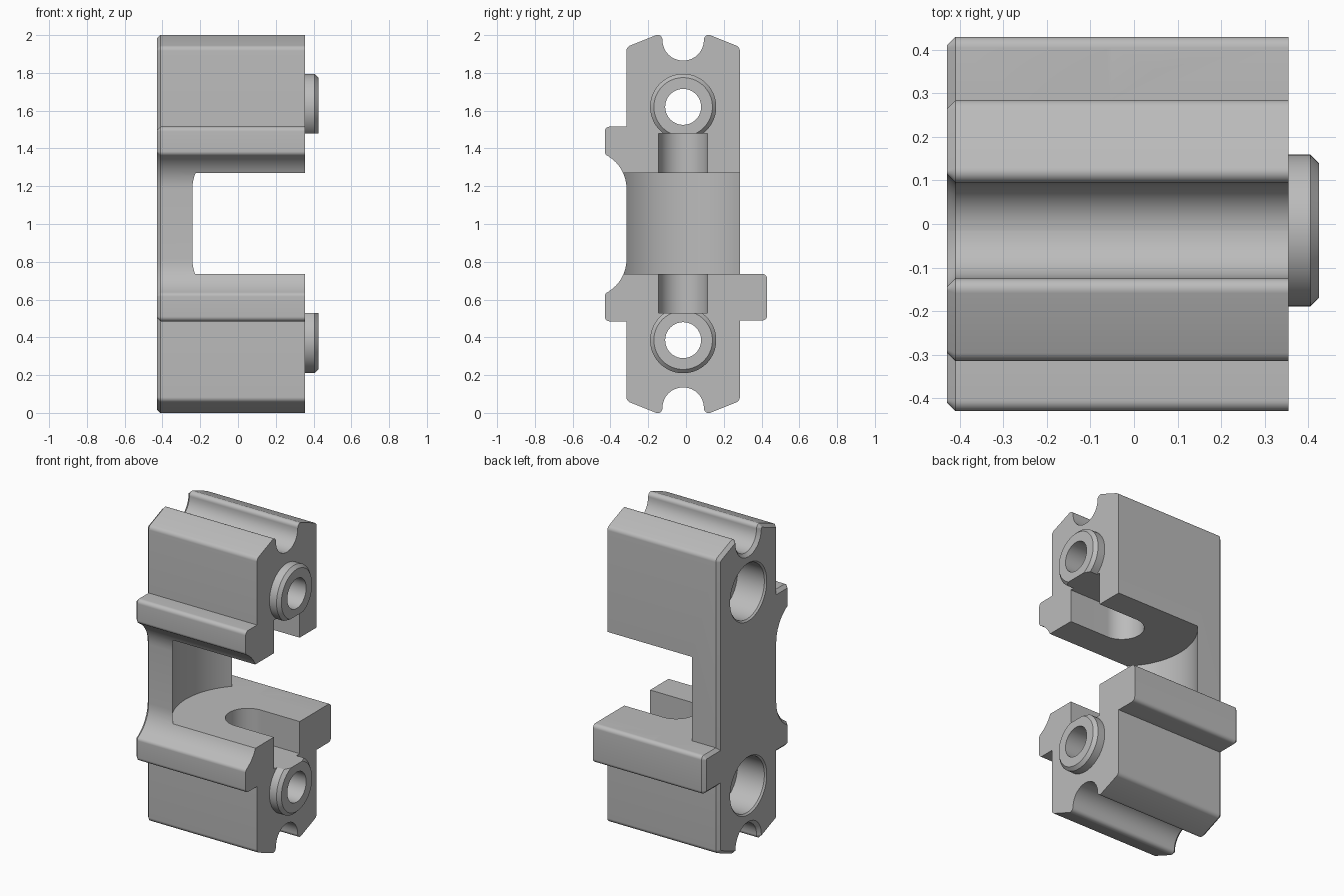
import bpy, bmesh, math
from mathutils import Vector

if "Cube" in bpy.data.objects:
    bpy.data.objects.remove(bpy.data.objects["Cube"], do_unlink=True)

grey = bpy.data.materials.new("plain grey")
grey.use_nodes = True
grey.diffuse_color = (0.5, 0.5, 0.5, 1)
grey.node_tree.nodes["Principled BSDF"].inputs["Base Color"].default_value = (0.5, 0.5, 0.5, 1)

MID = -0.015            # y of the centre line
LEFT, RIGHT = -0.43, 0.355
CHAMFER = 0.02


def rounded(corners, steps=8):
    """Outline from (a, b, radius) corners, each rounded by its radius."""
    out = []
    for i, (a, b, r) in enumerate(corners):
        p = Vector((a, b))
        if r == 0:
            out.append(p)
            continue
        u = (Vector(corners[i - 1][:2]) - p).normalized()
        v = (Vector(corners[(i + 1) % len(corners)][:2]) - p).normalized()
        half = u.angle(v) / 2
        centre = p + (u + v).normalized() * r / math.sin(half)
        s = p + u * r / math.tan(half) - centre
        e = p + v * r / math.tan(half) - centre
        sweep = s.angle(e)
        for k in range(steps + 1):
            t = k / steps
            out.append(centre + (s * math.sin((1 - t) * sweep)
                                 + e * math.sin(t * sweep)) / math.sin(sweep))
    return out


def inset(outline, d):
    """Clockwise outline moved inward by d."""
    out = []
    for i, p in enumerate(outline):
        u = (p - outline[i - 1]).normalized()
        v = (outline[(i + 1) % len(outline)] - p).normalized()
        n = Vector((u.y + v.y, -u.x - v.x)).normalized()
        out.append(p + n * d / max(0.3, n.dot(Vector((u.y, -u.x)))))
    return out


def loft(name, rings):
    """Closed solid through rings of equal length."""
    bm = bmesh.new()
    loops = [[bm.verts.new(p) for p in ring] for ring in rings]
    n = len(loops[0])
    for a, b in zip(loops, loops[1:]):
        for i in range(n):
            j = (i + 1) % n
            bm.faces.new((a[i], a[j], b[j], b[i]))
    bm.faces.new(loops[0][::-1])
    bm.faces.new(loops[-1])
    bmesh.ops.recalc_face_normals(bm, faces=bm.faces)
    mesh = bpy.data.meshes.new(name)
    bm.to_mesh(mesh)
    bm.free()
    mesh.materials.append(grey)
    ob = bpy.data.objects.new(name, mesh)
    bpy.context.collection.objects.link(ob)
    return ob


def lathe(name, z, sections, n=64):
    """Solid turned about an x-parallel axis from (x, radius) sections."""
    angles = [2 * math.pi * (k + 0.5) / n for k in range(n)]
    return loft(name, [[(x, MID + r * math.cos(a), z + r * math.sin(a)) for a in angles]
                       for x, r in sections])


def slot(name, x, r, z0, z1, n=48):
    """Round-ended slot open toward +x."""
    plan = [(x + r * math.cos(a), MID + r * math.sin(a))
            for a in (math.pi * (0.5 + k / n) for k in range(n + 1))]
    plan += [(1, MID - r), (1, MID + r)]
    return loft(name, [[(a, b, z) for a, b in plan] for z in (z0, z1)])


def combine(target, tool, operation):
    mod = target.modifiers.new(operation, 'BOOLEAN')
    mod.operation, mod.solver, mod.object = operation, 'EXACT', tool
    bpy.context.view_layer.objects.active = target
    bpy.ops.object.modifier_apply(modifier=mod.name)
    bpy.data.objects.remove(tool, do_unlink=True)


# Body cross-section: grooved end and front lip, mirrored for the bottom
end = [(0.285, 1.937, 0.03), (0.095, 2.013, 0.025), (0.095, 1.865, 0.109),
       (-0.125, 1.865, 0.109), (-0.125, 2.013, 0.025), (-0.315, 1.937, 0.03)]
lip = [(-0.315, 1.515, 0), (-0.43, 1.515, 0.025), (-0.43, 1.37, 0.025),
       (-0.315, 1.30, 0.2)]
upper = end + lip
lower = [(y, 2 - z, r) for y, z, r in reversed(upper)]
ledge = [(0.285, 0.49, 0), (0.43, 0.49, 0.025), (0.43, 0.735, 0.025), (0.285, 0.735, 0)]
outline = rounded(upper + lower + ledge)
area = sum(outline[i - 1].cross(p) if hasattr(p, "cross") else 0 for i, p in enumerate(outline))
if area > 0:
    outline.reverse()

# Extruded body with a chamfered left end
body = loft("bracket_body", [[(x, p.x, p.y) for p in ring] for x, ring in (
    (LEFT, inset(outline, CHAMFER)), (LEFT + CHAMFER, outline), (RIGHT, outline))])

# Bosses on the right end
for z in (0.385, 1.62):
    combine(body, lathe("boss", z, [(0.2, 0.175), (0.405, 0.175), (0.425, 0.155)]), 'UNION')

# Curved central pocket and the axle slot through both arms
combine(body, slot("pocket", 0.08, 0.44, 0.735, 1.27), 'DIFFERENCE')
combine(body, slot("axle_slot", 0.08, 0.13, 0.53, 1.48), 'DIFFERENCE')

# Counterbored through holes
for z in (0.385, 1.62):
    combine(body, lathe("bore", z, [(-0.45, 0.205), (-0.42, 0.175), (-0.23, 0.175),
                                    (-0.23, 0.095), (0.6, 0.095)]), 'DIFFERENCE')

bpy.ops.object.select_all(action='DESELECT')
body.select_set(True)
bpy.context.view_layer.objects.active = body
bpy.ops.object.shade_smooth_by_angle(angle=math.radians(30))
